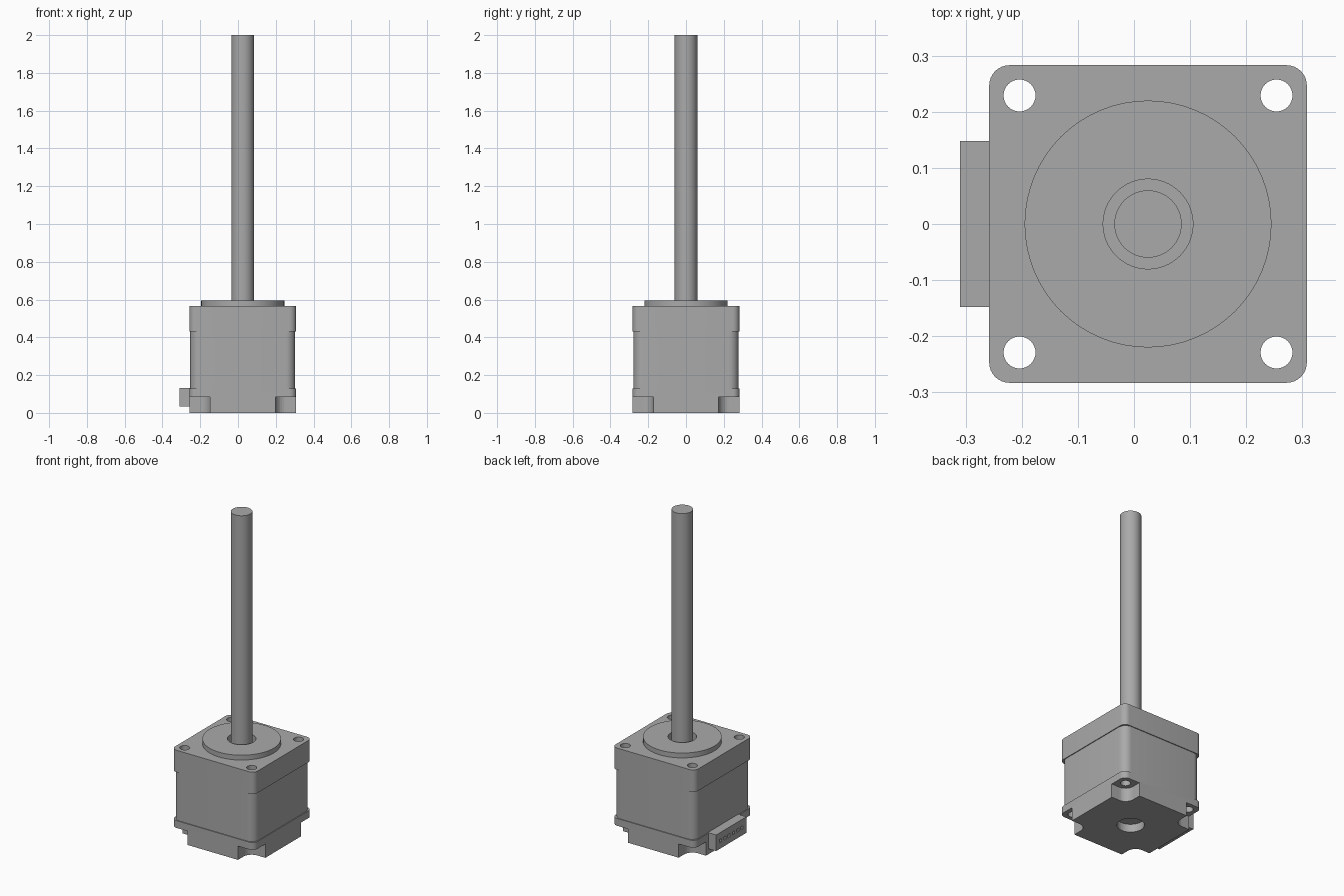
import bpy, bmesh, math
from mathutils import Matrix

if "Cube" in bpy.data.objects:
    bpy.data.objects.remove(bpy.data.objects["Cube"], do_unlink=True)

CX = 0.025      # motor axis
HOLE = 0.229    # screw hole offset from the axis
NOTCH = 0.11    # size of the bottom corner notches
HALF = 0.283    # half width of the end caps

metal = bpy.data.materials.new("grey_metal")
metal.use_nodes = True
metal.diffuse_color = (0.4, 0.4, 0.4, 1)
metal.node_tree.nodes["Principled BSDF"].inputs["Base Color"].default_value = (0.4, 0.4, 0.4, 1)


def finish(name, bm):
    bmesh.ops.recalc_face_normals(bm, faces=bm.faces)
    mesh = bpy.data.meshes.new(name)
    bm.to_mesh(mesh)
    bm.free()
    mesh.materials.append(metal)
    ob = bpy.data.objects.new(name, mesh)
    bpy.context.collection.objects.link(ob)
    return ob


def add_box(bm, x, y, z, radius=0):
    """Box from (min, max) ranges, with optional rounded upright edges."""
    sizes = [b - a for a, b in (x, y, z)]
    mid = [(a + b) / 2 for a, b in (x, y, z)]
    part = bmesh.new()
    bmesh.ops.create_cube(part, size=1, matrix=Matrix.Translation(mid) @ Matrix.Diagonal((*sizes, 1)))
    if radius:
        upright = [e for e in part.edges if abs(e.verts[0].co.z - e.verts[1].co.z) > 1e-4]
        bmesh.ops.bevel(part, geom=upright, offset=radius, segments=8, profile=0.5, affect='EDGES')
    temp = bpy.data.meshes.new("temp")
    part.to_mesh(temp)
    part.free()
    bm.from_mesh(temp)
    bpy.data.meshes.remove(temp)


def add_cylinder(bm, x, y, z0, z1, r, sides=64):
    bmesh.ops.create_cone(bm, cap_ends=True, segments=sides, radius1=r, radius2=r, depth=z1 - z0,
                          matrix=Matrix.Translation((x, y, (z0 + z1) / 2)))


def block(name, half, z0, z1, radius):
    bm = bmesh.new()
    add_box(bm, (CX - half, CX + half), (-half, half), (z0, z1), radius)
    return finish(name, bm)


def cylinder(name, z0, z1, r):
    bm = bmesh.new()
    add_cylinder(bm, CX, 0, z0, z1, r)
    return finish(name, bm)


def cut(target, cutter):
    cutter.hide_render = True
    cutter.hide_viewport = True
    mod = target.modifiers.new("cut", 'BOOLEAN')
    mod.operation = 'DIFFERENCE'
    mod.solver = 'EXACT'
    mod.object = cutter


# Motor housing
top_cap = block("top_cap", HALF, 0.43, 0.565, 0.036)
body = block("motor_body", 0.278, 0.13, 0.43, 0.05)
base = block("base_cap", HALF, 0, 0.13, 0.036)
pilot = cylinder("pilot_ring", 0.565, 0.595, 0.22)
shaft = cylinder("shaft", 0.1, 2, 0.06)

# Screw holes and bottom corner notches
corners = [(sx, sy) for sx in (-1, 1) for sy in (-1, 1)]
bm = bmesh.new()
for sx, sy in corners:
    add_cylinder(bm, CX + sx * HOLE, sy * HOLE, -0.1, 0.7, 0.0285, 32)
holes = finish("screw_hole_cutter", bm)
bm = bmesh.new()
for sx, sy in corners:
    xs = sorted(CX + sx * (HALF + d) for d in (-NOTCH, NOTCH))
    ys = sorted(sy * (HALF + d) for d in (-NOTCH, NOTCH))
    add_box(bm, xs, ys, (-0.1, 0.085), 0.055)
notches = finish("corner_notch_cutter", bm)
for part in (top_cap, body, base):
    cut(part, holes)
cut(base, notches)

# Bearing recesses around the shaft
top_recess = cylinder("top_recess_cutter", 0.545, 0.7, 0.08)
cut(top_cap, top_recess)
cut(pilot, top_recess)
cut(base, cylinder("bottom_recess_cutter", -0.1, 0.05, 0.077))

# Plug with six sockets
bm = bmesh.new()
add_box(bm, (-0.31, -0.25), (-0.148, 0.148), (0.033, 0.132))
plug = finish("connector", bm)
bm = bmesh.new()
for i in range(6):
    y = (i - 2.5) * 0.042
    add_box(bm, (-0.35, -0.28), (y - 0.01, y + 0.01), (0.07, 0.09))
cut(plug, finish("socket_cutter", bm))

# Smooth shading on the round parts
for ob in (top_cap, body, base, pilot, shaft):
    bpy.ops.object.select_all(action='DESELECT')
    ob.select_set(True)
    bpy.context.view_layer.objects.active = ob
    bpy.ops.object.shade_smooth_by_angle(angle=math.radians(30))
